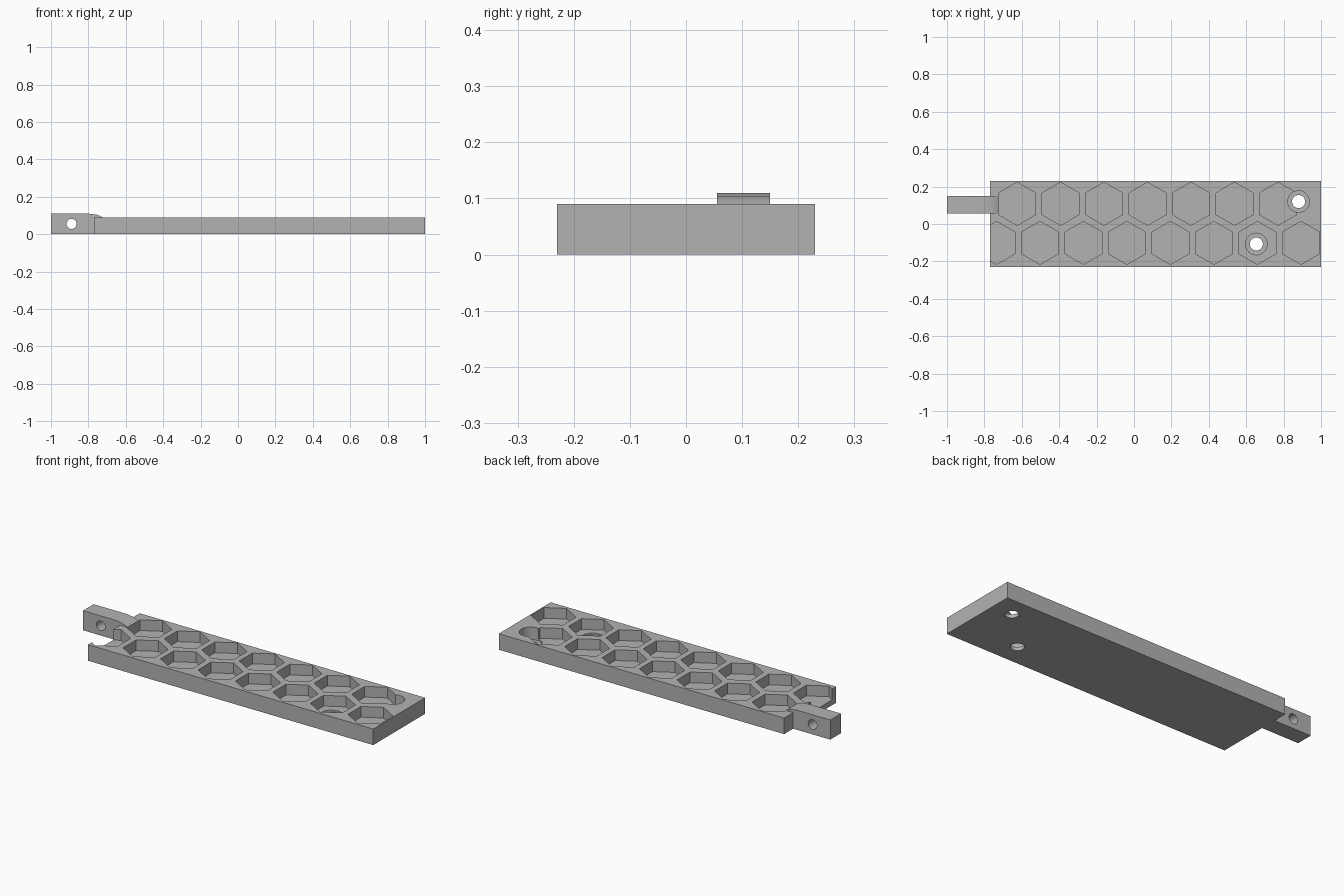
import bpy, bmesh, math
from mathutils import Matrix

if "Cube" in bpy.data.objects:
    bpy.data.objects.remove(bpy.data.objects["Cube"])

grey = bpy.data.materials.new("plain grey")
grey.use_nodes = True
colour = (0.45, 0.45, 0.45, 1)
grey.diffuse_color = colour
grey.node_tree.nodes["Principled BSDF"].inputs["Base Color"].default_value = colour


def finish(name, bm):
    bmesh.ops.recalc_face_normals(bm, faces=bm.faces)
    mesh = bpy.data.meshes.new(name)
    bm.to_mesh(mesh)
    bm.free()
    mesh.materials.append(grey)
    obj = bpy.data.objects.new(name, mesh)
    bpy.context.collection.objects.link(obj)
    return obj


def box(name, x0, x1, y0, y1, z0, z1):
    bm = bmesh.new()
    centre = Matrix.Translation(((x0 + x1) / 2, (y0 + y1) / 2, (z0 + z1) / 2))
    size = Matrix.Diagonal((x1 - x0, y1 - y0, z1 - z0, 1))
    bmesh.ops.create_cube(bm, size=1, matrix=centre @ size)
    return finish(name, bm)


def prism(name, x, y, z0, z1, radius, sides, turn=0):
    bm = bmesh.new()
    place = Matrix.Translation((x, y, (z0 + z1) / 2)) @ Matrix.Rotation(turn, 4, 'Z')
    bmesh.ops.create_cone(bm, cap_ends=True, segments=sides, radius1=radius,
                          radius2=radius, depth=z1 - z0, matrix=place)
    return finish(name, bm)


def combine(target, tool, operation):
    mod = target.modifiers.new(tool.name, 'BOOLEAN')
    mod.operation = operation
    mod.solver = 'EXACT'
    mod.object = tool
    bpy.context.view_layer.objects.active = target
    bpy.ops.object.modifier_apply(modifier=mod.name)
    bpy.data.objects.remove(tool)


FLOOR, TOP = 0.03, 0.09

# Flat base plate
plate = box("honeycomb_plate", -0.77, 1.0, -0.23, 0.23, 0, TOP)

# Hinge tab with a rounded inner end, extruded across y
bm = bmesh.new()
profile = [(-1, 0), (-0.715, 0), (-0.715, 0.085), (-0.735, 0.096),
           (-0.755, 0.104), (-0.78, 0.108), (-0.80, 0.11), (-1, 0.11)]
face = bm.faces.new([bm.verts.new((x, 0.055, z)) for x, z in profile])
side = bmesh.ops.extrude_face_region(bm, geom=[face])["geom"]
bmesh.ops.translate(bm, verts=[v for v in side if isinstance(v, bmesh.types.BMVert)],
                    vec=(0, 0.095, 0))
combine(plate, finish("hinge_tab", bm), 'UNION')

# Two staggered rows of hexagonal pockets
for start, y, count in ((-0.625, 0.108, 7), (-0.735, -0.101, 8)):
    for i in range(count):
        pocket = prism("pocket_cutter", start + i * 0.2325, y, FLOOR, 0.2,
                       0.115, 6)
        combine(plate, pocket, 'DIFFERENCE')

# Counterbored screw holes
for x, y in ((0.88, 0.12), (0.654, -0.107)):
    combine(plate, prism("bore_cutter", x, y, 0.02, 0.2, 0.058, 32), 'DIFFERENCE')
    combine(plate, prism("screw_cutter", x, y, -0.1, 0.2, 0.035, 32), 'DIFFERENCE')

# Pin hole through the tab
pin = prism("pin_cutter", 0, 0, -0.1, 0.1, 0.027, 32)
pin.data.transform(Matrix.Translation((-0.89, 0.1, 0.055)) @ Matrix.Rotation(math.pi / 2, 4, 'X'))
combine(plate, pin, 'DIFFERENCE')

# Smooth the round holes while the straight edges stay sharp
plate.select_set(True)
bpy.context.view_layer.objects.active = plate
bpy.ops.object.shade_smooth_by_angle(angle=math.radians(30))
